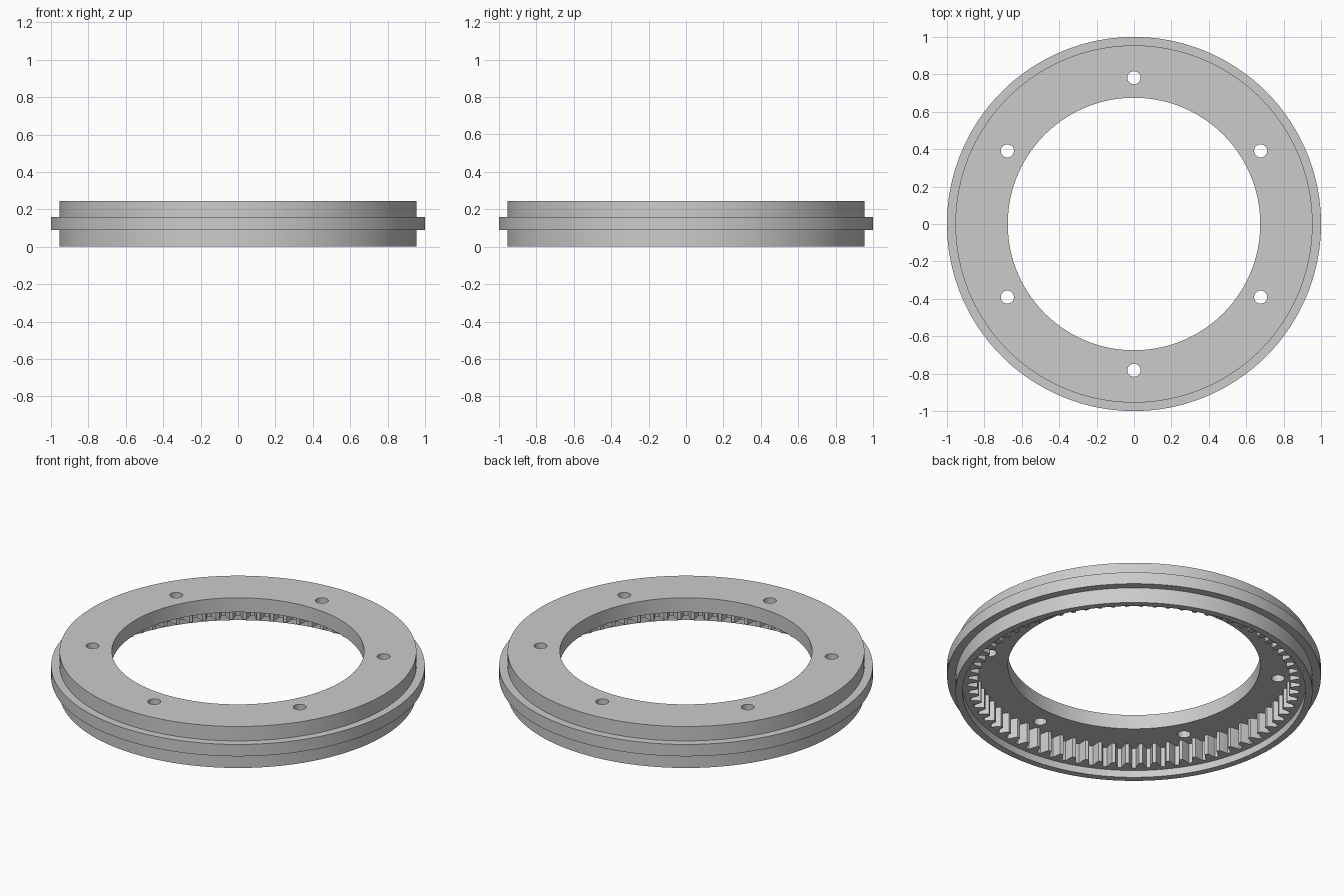
import bpy, bmesh, math
from math import cos, sin, pi

old = bpy.data.objects.get("Cube")
if old:
    bpy.data.objects.remove(old, do_unlink=True)

SEGMENTS = 180
TEETH = 72
HEIGHT = 0.245
COVER_Z = 0.16      # underside of the cover plate
LEDGE_Z = 0.042     # underside of the gear teeth

grey = bpy.data.materials.new("plain grey")
grey.use_nodes = True
colour = (0.6, 0.6, 0.6, 1)
grey.diffuse_color = colour
grey.node_tree.nodes["Principled BSDF"].inputs["Base Color"].default_value = colour


def finish(bm, name):
    bmesh.ops.recalc_face_normals(bm, faces=bm.faces)
    mesh = bpy.data.meshes.new(name)
    bm.to_mesh(mesh)
    bm.free()
    mesh.materials.append(grey)
    obj = bpy.data.objects.new(name, mesh)
    bpy.context.collection.objects.link(obj)
    return obj


def lathe(name, profile):
    """Revolve a closed (radius, z) outline around the z axis."""
    bm = bmesh.new()
    rings = []
    for i in range(SEGMENTS):
        a = 2 * pi * i / SEGMENTS
        rings.append([bm.verts.new((r * cos(a), r * sin(a), z)) for r, z in profile])
    n = len(profile)
    for i, ring in enumerate(rings):
        nxt = rings[(i + 1) % SEGMENTS]
        for j in range(n):
            k = (j + 1) % n
            bm.faces.new((ring[j], nxt[j], nxt[k], ring[k]))
    return finish(bm, name)


def prism(name, outline, z0, z1):
    """Extrude a flat outline from z0 to z1."""
    bm = bmesh.new()
    base = bm.faces.new([bm.verts.new((x, y, z0)) for x, y in outline])
    new = bmesh.ops.extrude_face_region(bm, geom=[base])["geom"]
    verts = [v for v in new if isinstance(v, bmesh.types.BMVert)]
    bmesh.ops.translate(bm, verts=verts, vec=(0, 0, z1 - z0))
    return finish(bm, name)


def cut(obj, cutter):
    """Subtract the cutter from the object, then discard it."""
    cutter.hide_render = True
    mod = obj.modifiers.new("cut", "BOOLEAN")
    mod.operation = "DIFFERENCE"
    mod.solver = "EXACT"
    mod.object = cutter
    bpy.context.view_layer.objects.active = obj
    bpy.ops.object.modifier_apply(modifier=mod.name)
    bpy.data.objects.remove(cutter, do_unlink=True)


# Ring body: cover plate, outer flange and recessed ledge under the teeth
ring = lathe("internal_gear_ring", [
    (0.675, HEIGHT), (0.955, HEIGHT), (0.955, COVER_Z), (1.0, COVER_Z),
    (1.0, 0.09), (0.955, 0.09), (0.955, 0), (0.917, 0),
    (0.917, LEDGE_Z), (0.675, LEDGE_Z)])

# Gear pocket: each pitch is a tapered gap between two teeth
gap = [(-0.37, 0.837), (-0.25, 0.86), (-0.14, 0.888),
       (0.14, 0.888), (0.25, 0.86), (0.37, 0.837)]
outline = []
for t in range(TEETH):
    for f, r in gap:
        a = 2 * pi * (t + f) / TEETH
        outline.append((r * cos(a), r * sin(a)))
cut(ring, prism("gear_pocket_cutter", outline, -0.1, COVER_Z))

# Six bolt holes through the cover plate
for h in range(6):
    a = pi / 2 + h * pi / 3
    cx, cy = 0.782 * cos(a), 0.782 * sin(a)
    circle = [(cx + 0.035 * cos(2 * pi * k / 32), cy + 0.035 * sin(2 * pi * k / 32))
              for k in range(32)]
    cut(ring, prism("bolt_hole_cutter", circle, 0.1, HEIGHT + 0.1))

# Smooth round walls, crisp edges
bpy.ops.object.select_all(action="DESELECT")
ring.select_set(True)
bpy.context.view_layer.objects.active = ring
bpy.ops.object.shade_smooth_by_angle(angle=math.radians(20))
